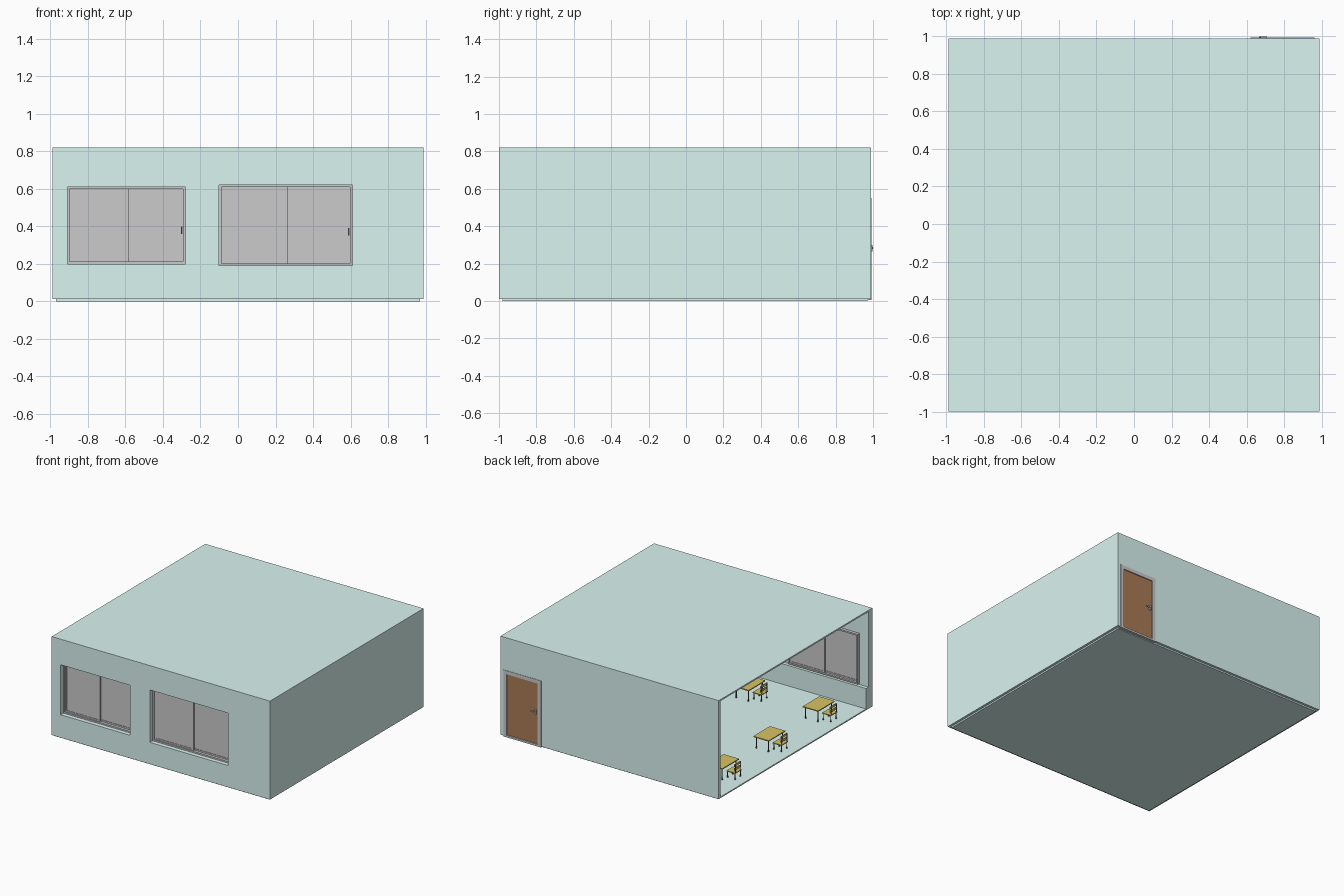
import bpy, bmesh
from mathutils import Matrix, Vector

if "Cube" in bpy.data.objects:
    bpy.data.objects.remove(bpy.data.objects["Cube"])


def material(name, rgb):
    m = bpy.data.materials.new(name)
    m.diffuse_color = (*rgb, 1)
    m.use_nodes = True
    m.node_tree.nodes["Principled BSDF"].inputs["Base Color"].default_value = m.diffuse_color
    return m


TEAL = material("teal_paint", (0.70, 0.91, 0.88))
BROWN = material("door_wood", (0.40, 0.20, 0.09))
OCHRE = material("desk_wood", (0.68, 0.54, 0.13))
DARK = material("dark_metal", (0.10, 0.10, 0.10))


def add_box(bm, x0, x1, y0, y1, z0, z1):
    size = Vector((x1 - x0, y1 - y0, z1 - z0))
    mid = Vector((x0 + x1, y0 + y1, z0 + z1)) / 2
    bmesh.ops.create_cube(bm, size=1, matrix=Matrix.Translation(mid) @ Matrix.Diagonal((*size, 1)))


def add_rod(bm, x, y, z0, z1, r):
    bmesh.ops.create_cone(bm, cap_ends=True, segments=8, radius1=r, radius2=r, depth=z1 - z0,
                          matrix=Matrix.Translation((x, y, (z0 + z1) / 2)))


def finish(name, bm, mat=None):
    mesh = bpy.data.meshes.new(name)
    bm.to_mesh(mesh)
    bm.free()
    if mat:
        mesh.materials.append(mat)
    ob = bpy.data.objects.new(name, mesh)
    bpy.context.collection.objects.link(ob)
    return ob


def boxes(name, items, mat=None):
    bm = bmesh.new()
    for item in items:
        add_box(bm, *item)
    return finish(name, bm, mat)


def cut(ob, box):
    cutter = boxes("cutter", [box])
    cutter.hide_render = True
    mod = ob.modifiers.new("cut", 'BOOLEAN')
    mod.operation, mod.solver, mod.object = 'DIFFERENCE', 'EXACT', cutter
    bpy.context.view_layer.update()
    mesh = bpy.data.meshes.new_from_object(ob.evaluated_get(bpy.context.evaluated_depsgraph_get()))
    ob.modifiers.clear()
    ob.data = mesh
    bpy.data.objects.remove(cutter)


def frame(x0, x1, y0, y1, z0, z1, w, bottom=True):
    parts = [(x0, x0 + w, y0, y1, z0, z1), (x1 - w, x1, y0, y1, z0, z1),
             (x0 + w, x1 - w, y0, y1, z1 - w, z1)]
    if bottom:
        parts.append((x0 + w, x1 - w, y0, y1, z0, z0 + w))
    return parts


# Room shell: hollow box, open on the left, with window and door openings
WINDOWS = [(-0.91, -0.28, 0.20, 0.61), (-0.10, 0.61, 0.19, 0.62)]
room = boxes("room_shell", [(-0.99, 0.99, -1, 0.99, 0.012, 0.82)], TEAL)
cut(room, (-1.2, 0.965, -0.95, 0.965, 0.022, 0.808))
for x0, x1, z0, z1 in WINDOWS:
    cut(room, (x0, x1, -1.1, -0.9, z0, z1))
cut(room, (0.63, 0.955, 0.9, 1.1, 0.022, 0.54))

# Base slab and the low ledge under the windows
boxes("base_slab", [(-0.97, 0.97, -0.98, 0.97, 0, 0.012)], TEAL)
boxes("window_ledge", [(-0.99, 0.965, -0.95, -0.92, 0.022, 0.19)], TEAL)

# Sliding windows: outer frame plus two overlapping sashes
for n, (x0, x1, z0, z1) in enumerate(WINDOWS):
    boxes(f"window_frame_{n}", frame(x0, x1, -0.965, -0.925, z0, z1, 0.012))
    mid = (x0 + x1) / 2
    for side, a, b, y in (("left", x0 + 0.012, mid + 0.01, -0.955),
                          ("right", mid - 0.01, x1 - 0.012, -0.942)):
        sash = frame(a, b, y, y + 0.012, z0 + 0.012, z1 - 0.012, 0.012)
        sash.append((a + 0.012, b - 0.012, y + 0.004, y + 0.008, z0 + 0.024, z1 - 0.024))
        boxes(f"window_sash_{side}_{n}", sash)
    boxes(f"window_latch_{n}", [(x1 - 0.024, x1 - 0.016, -0.948, -0.942, z0 + 0.16, z0 + 0.2)], DARK)

# Door with frame and handles on both faces
boxes("door_frame", frame(0.62, 0.963, 0.957, 0.993, 0.006, 0.552, 0.03, False)
      + [(0.65, 0.933, 0.957, 0.993, 0.006, 0.022)])
boxes("door_leaf", [(0.65, 0.933, 0.968, 0.985, 0.022, 0.522)], BROWN)
boxes("door_handles", [(0.665, 0.677, y0, y1, 0.265, 0.30) for y0, y1 in ((0.985, 0.996), (0.957, 0.968))]
      + [(0.665, 0.71, y0, y1, 0.278, 0.288) for y0, y1 in ((0.995, 1.0), (0.953, 0.958))])

# One desk and chair, built around the desk centre on the floor
FLOOR = 0.022
TOP = 0.122


def legs(name, cx, hx, hy, top, r):
    bm = bmesh.new()
    for sx in (-1, 1):
        for sy in (-1, 1):
            add_rod(bm, cx + sx * hx, sy * hy, FLOOR, top, r)
            add_rod(bm, cx + sx * hx, sy * hy, FLOOR, FLOOR + 0.008, r * 1.6)
    return finish(name, bm, DARK)


posts = bmesh.new()
for s in (-1, 1):
    add_rod(posts, -0.137, s * 0.034, 0.078, 0.145, 0.003)

desk_set = [
    boxes("desk_top", [(-0.07, 0.07, -0.107, 0.107, TOP - 0.008, TOP)], OCHRE),
    legs("desk_legs", 0, 0.055, 0.09, TOP - 0.008, 0.004),
    boxes("desk_rails", [(-0.055, 0.055, s * 0.09 - 0.003, s * 0.09 + 0.003, TOP - 0.016, TOP - 0.008)
                         for s in (-1, 1)], DARK),
    boxes("chair_seat", [(-0.14, -0.06, -0.042, 0.042, 0.072, 0.079)], OCHRE),
    legs("chair_legs", -0.1, 0.034, 0.035, 0.072, 0.0035),
    finish("chair_posts", posts, DARK),
    boxes("chair_back", [(-0.134, -0.129, -0.042, 0.042, z, z + 0.018) for z in (0.098, 0.128)], OCHRE),
]

# Repeat the set in three rows of three
spots = [(x, y) for x in (-0.77, -0.14, 0.49) for y in (-0.62, 0.02, 0.62)]
for part in desk_set:
    for i, (x, y) in enumerate(spots):
        ob = part
        if i:
            ob = part.copy()
            bpy.context.collection.objects.link(ob)
        ob.location = (x, y, 0)
